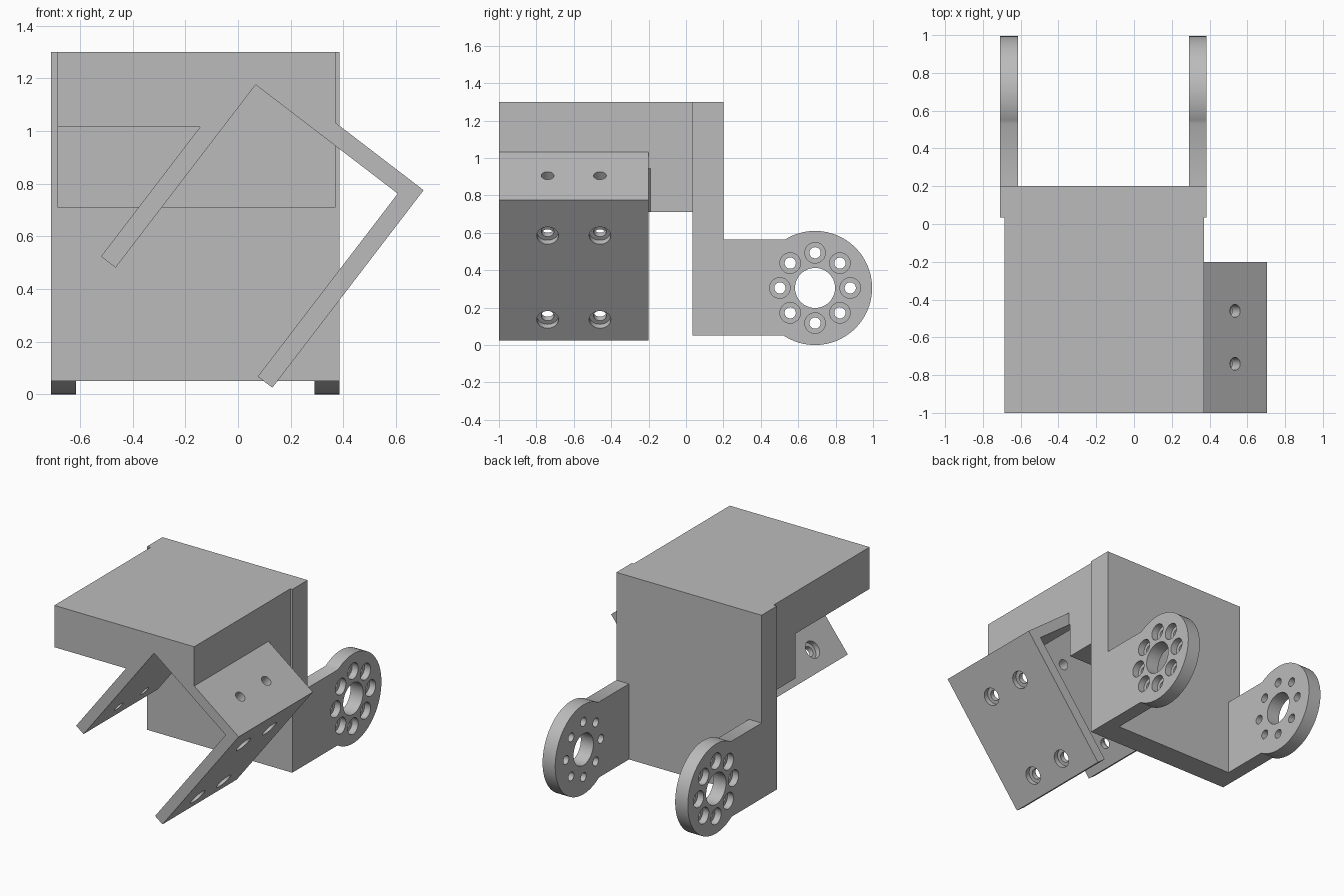
import bpy, bmesh, math
from mathutils import Vector, Matrix

cube = bpy.data.objects.get("Cube")
if cube:
    bpy.data.objects.remove(cube, do_unlink=True)

GREY = (0.5, 0.5, 0.5, 1)
mat = bpy.data.materials.new("plain grey")
mat.use_nodes = True
mat.diffuse_color = GREY
mat.node_tree.nodes["Principled BSDF"].inputs["Base Color"].default_value = GREY


def make_object(name, bm):
    bmesh.ops.recalc_face_normals(bm, faces=bm.faces[:])
    mesh = bpy.data.meshes.new(name)
    bm.to_mesh(mesh)
    bm.free()
    mesh.materials.append(mat)
    ob = bpy.data.objects.new(name, mesh)
    bpy.context.collection.objects.link(ob)
    return ob


def prism(name, points, offset):
    """Extrude a closed outline of 3D points along a vector."""
    bm = bmesh.new()
    face = bm.faces.new([bm.verts.new(p) for p in points])
    ext = bmesh.ops.extrude_face_region(bm, geom=[face])["geom"]
    bmesh.ops.translate(bm, verts=[v for v in ext if isinstance(v, bmesh.types.BMVert)], vec=offset)
    return make_object(name, bm)


def box(name, lo, hi):
    x, y, z = lo
    outline = [(x, y, z), (hi[0], y, z), (hi[0], y, hi[2]), (x, y, hi[2])]
    return prism(name, outline, (0, hi[1] - y, 0))


def add_hole(bm, start, axis, radius, depth, segments=32):
    """Cylinder from just outside a surface point down to a given depth."""
    axis = Vector(axis).normalized()
    over = 0.01
    centre = Vector(start) + axis * (depth - over) / 2
    m = Matrix.Translation(centre) @ axis.to_track_quat('Z', 'Y').to_matrix().to_4x4()
    bmesh.ops.create_cone(bm, cap_ends=True, segments=segments, radius1=radius,
                          radius2=radius, depth=depth + over, matrix=m)


def combine(target, other, operation):
    mod = target.modifiers.new("combine", 'BOOLEAN')
    mod.operation = operation
    mod.solver = 'EXACT'
    mod.object = other
    bpy.context.view_layer.objects.active = target
    bpy.ops.object.modifier_apply(modifier=mod.name)
    bpy.data.objects.remove(other, do_unlink=True)


# Tilted bracket frame: u runs across the channel, w runs down its legs
corner = Vector((0.054, 0, 1.274))
across = Vector((0.794, 0, -0.608)).normalized()
down = Vector((-0.608, 0, -0.794)).normalized()
WIDTH, LENGTH, WALL = 0.82, 0.945, 0.07


def tilted(u, w, y):
    return corner + across * u + down * w + Vector((0, y, 0))


def tilted_block(name, u0, u1, w0, w1, y0, y1):
    pts = [tilted(u, w, y0) for u, w in ((u0, w0), (u1, w0), (u1, w1), (u0, w1))]
    return prism(name, pts, (0, y1 - y0, 0))


# Hood and neck, one stepped side profile
side = [(-1, 1.015), (-0.2, 1.015), (-0.2, 0.71), (0.1, 0.71), (0.1, 1.3), (-1, 1.3)]
body = prism("bracket_body", [(-0.685, y, z) for y, z in side], (1.055, 0, 0))

# Tilted channel
combine(body, tilted_block("channel_block", 0, WIDTH, 0, LENGTH, -1, -0.2), 'UNION')
combine(body, tilted_block("channel_cutter", WALL, WIDTH - WALL, WALL, 1.1, -1.1, -0.19), 'DIFFERENCE')

# Back plate
combine(body, box("back_plate", (-0.71, 0.035, 0.05), (0.385, 0.2, 1.3)), 'UNION')

# Rear arms with round ends
HUB_Y, HUB_Z, HUB_R, ARM = 0.69, 0.305, 0.305, 0.095
arm_low, arm_high = 0.05, 0.565
a0 = -math.pi + math.asin((HUB_Z - arm_low) / HUB_R)
a1 = math.pi - math.asin((arm_high - HUB_Z) / HUB_R)
arc = [a0 + (a1 - a0) * i / 56 for i in range(57)]
outline = [(HUB_Y + HUB_R * math.cos(a), HUB_Z + HUB_R * math.sin(a)) for a in arc]
outline += [(0.1, arm_high), (0.1, arm_low)]
for x in (-0.71, 0.385 - ARM):
    combine(body, prism("rear_arm", [(x, y, z) for y, z in outline], (ARM, 0, 0)), 'UNION')

# Through holes and counterbores
bores, sinks = bmesh.new(), bmesh.new()
for x, inward in ((-0.71, 1), (0.385, -1)):
    axis = (inward, 0, 0)
    add_hole(bores, (x, HUB_Y, HUB_Z), axis, 0.107, ARM + 0.01, 48)
    for i in range(8):
        a = i * math.pi / 4
        p = (x, HUB_Y + 0.188 * math.cos(a), HUB_Z + 0.188 * math.sin(a))
        add_hole(bores, p, axis, 0.03, ARM + 0.01)
        add_hole(sinks, p, axis, 0.055, 0.045)
for y in (-0.74, -0.46):
    for w in (0.24, 0.806):
        for u, axis in ((0, across), (WIDTH, -across)):
            buried = u == 0 and w < 0.3
            add_hole(bores, tilted(u, w, y), axis, 0.034, WALL + 0.01)
            if not buried:
                add_hole(sinks, tilted(u, w, y), axis, 0.058, 0.035)
    add_hole(bores, tilted(WIDTH - 0.214, 0, y), down, 0.034, WALL + 0.01)
combine(body, make_object("bore_cutter", bores), 'DIFFERENCE')
combine(body, make_object("counterbore_cutter", sinks), 'DIFFERENCE')

# Smooth the round walls, keep the edges sharp
bpy.ops.object.select_all(action='DESELECT')
body.select_set(True)
bpy.context.view_layer.objects.active = body
bpy.ops.object.shade_smooth_by_angle(angle=math.radians(30))
